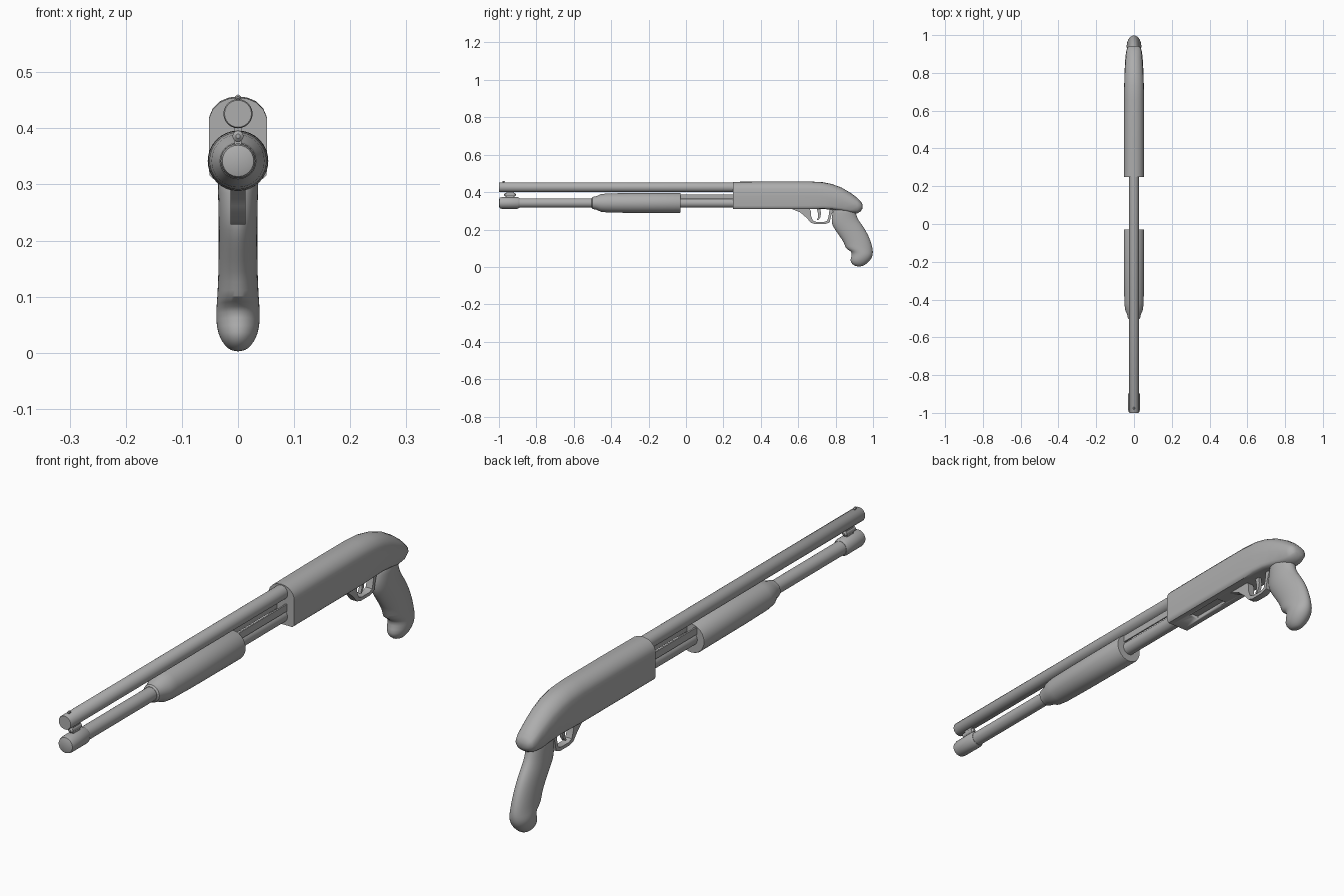
import bpy, bmesh, math
from mathutils import Vector

if "Cube" in bpy.data.objects:
    bpy.data.objects.remove(bpy.data.objects["Cube"])

grey = bpy.data.materials.new("plain grey")
grey.use_nodes = True
COLOUR = (0.42, 0.42, 0.42, 1)
grey.diffuse_color = COLOUR
grey.node_tree.nodes["Principled BSDF"].inputs["Base Color"].default_value = COLOUR


def loft(name, rings, angle=35):
    """Skin a row of equal closed rings and cap both ends."""
    bm = bmesh.new()
    rows = [[bm.verts.new(p) for p in ring] for ring in rings]
    n = len(rows[0])
    for a, b in zip(rows, rows[1:]):
        for i in range(n):
            j = (i + 1) % n
            bm.faces.new((a[i], a[j], b[j], b[i]))
    bm.faces.new(rows[0])
    bm.faces.new(rows[-1])
    bmesh.ops.recalc_face_normals(bm, faces=bm.faces)
    mesh = bpy.data.meshes.new(name)
    bm.to_mesh(mesh)
    bm.free()
    mesh.materials.append(grey)
    ob = bpy.data.objects.new(name, mesh)
    bpy.context.collection.objects.link(ob)
    bpy.ops.object.select_all(action="DESELECT")
    ob.select_set(True)
    bpy.context.view_layer.objects.active = ob
    bpy.ops.object.shade_smooth_by_angle(angle=math.radians(angle))
    return ob


def turned(name, z, profile, n=24):
    """Round part along y, from (y, radius) pairs."""
    turns = [2 * math.pi * i / n for i in range(n)]
    return loft(name, [[(r * math.sin(t), y, z + r * math.cos(t)) for t in turns]
                       for y, r in profile])


def box(name, x, y, z):
    return loft(name, [[(x[0], q, z[0]), (x[1], q, z[0]), (x[1], q, z[1]), (x[0], q, z[1])]
                       for q in y])


# Barrel with bead sight
BARREL_Z, TUBE_Z = 0.426, 0.342
turned("barrel", BARREL_Z, [(-1, 0.024), (-0.997, 0.026), (0.27, 0.026)])
turned("bead_sight", 0.455, [(-0.982, 0.002), (-0.979, 0.005), (-0.972, 0.005), (-0.969, 0.002)], 10)

# Magazine tube and end cap
turned("magazine_tube", TUBE_Z, [(-0.92, 0.025), (0.27, 0.025)])
turned("magazine_cap", TUBE_Z, [(-1, 0.016), (-0.996, 0.028), (-0.985, 0.031),
                                (-0.9, 0.031), (-0.89, 0.026)])

# Bracket between barrel and tube
box("barrel_bracket", (-0.006, 0.006), (-0.96, -0.92), (0.365, 0.405))
turned("bracket_band", 0.386, [(-0.972, 0.004), (-0.967, 0.01), (-0.915, 0.01), (-0.91, 0.004)], 12)

# Sliding fore-end and its two action bars
turned("fore_end", TUBE_Z, [(-0.505, 0.026), (-0.5, 0.032), (-0.48, 0.036), (-0.455, 0.047),
                            (-0.42, 0.051), (-0.3, 0.053), (-0.035, 0.054), (-0.03, 0.052)], 32)
for side, s in (("left", 1), ("right", -1)):
    box(side + "_action_bar", sorted((s * 0.017, s * 0.023)), (-0.04, 0.27), (0.362, 0.388))

# Receiver flowing into the rear hump: boxy section that turns oval
HALF = [(0, 0), (0.55, 0), (0.85, 0.0), (0.97, 0.04), (1, 0.12), (1, 0.45), (1, 0.74),
        (0.87, 0.85), (0.62, 0.94), (0.32, 0.985), (0, 1)]
OUTLINE = HALF + [(-u, v) for u, v in reversed(HALF[1:-1])]


def body_ring(y, low, high, width, oval):
    ring = []
    for u, v in OUTLINE:
        t = math.atan2(u, 2 * v - 1)
        u = u + (math.sin(t) - u) * oval
        v = v + (0.5 + 0.5 * math.cos(t) - v) * oval
        ring.append((u * width, y, low + v * (high - low)))
    return ring


body = loft("receiver", [body_ring(*s) for s in (
    (0.25, 0.31, 0.455, 0.052, 0), (0.45, 0.31, 0.457, 0.052, 0), (0.66, 0.31, 0.457, 0.052, 0),
    (0.73, 0.31, 0.453, 0.052, 0.1), (0.78, 0.306, 0.443, 0.051, 0.3),
    (0.83, 0.295, 0.425, 0.049, 0.6), (0.88, 0.284, 0.396, 0.046, 0.85),
    (0.915, 0.286, 0.37, 0.042, 1), (0.935, 0.298, 0.35, 0.035, 1),
    (0.943, 0.312, 0.335, 0.02, 1))], 40)

# Loading port cut in the underside
cutter = box("port_cutter", (-0.02, 0.02), (0.34, 0.5), (0.29, 0.322))
cutter.hide_render = True
cutter.hide_viewport = True
cut = body.modifiers.new("loading port", "BOOLEAN")
cut.object = cutter
cut.solver = "EXACT"

# Pistol grip: ovals spanned between front and back edge points
GRIP = [((0.79, 0.33), (0.9, 0.34), 0.038), ((0.782, 0.285), (0.908, 0.285), 0.036),
        ((0.773, 0.235), (0.922, 0.25), 0.035), ((0.795, 0.2), (0.95, 0.215), 0.035),
        ((0.82, 0.165), (0.976, 0.17), 0.035), ((0.848, 0.125), (0.994, 0.12), 0.036),
        ((0.85, 0.098), (1.0, 0.09), 0.038), ((0.884, 0.084), (1.0, 0.072), 0.039),
        ((0.888, 0.064), (0.996, 0.052), 0.04), ((0.874, 0.035), (0.982, 0.03), 0.036),
        ((0.888, 0.014), (0.96, 0.012), 0.025), ((0.91, 0.002), (0.94, 0.002), 0.01)]
rings = []
for front, back, width in GRIP:
    f, b = Vector((0, *front)), Vector((0, *back))
    mid, arm = (f + b) / 2, (b - f) / 2
    rings.append([mid + arm * math.cos(t) + Vector((width * math.sin(t), 0, 0))
                  for t in (2 * math.pi * i / 20 for i in range(20))])
grip = loft("pistol_grip", rings, 60)
grip.modifiers.new("smooth", "SUBSURF").levels = 1

# Trigger guard: flat band between an outer and an inner edge
GUARD = [((0.56, 0.312), (0.66, 0.312)), ((0.61, 0.292), (0.668, 0.298)),
         ((0.645, 0.262), (0.668, 0.275)), ((0.668, 0.236), (0.678, 0.248)),
         ((0.69, 0.229), (0.695, 0.241)), ((0.745, 0.229), (0.74, 0.241)),
         ((0.768, 0.238), (0.756, 0.248)), ((0.775, 0.27), (0.763, 0.275)),
         ((0.79, 0.312), (0.768, 0.312))]
loft("trigger_guard", [[(-0.013, *o), (0.013, *o), (0.013, *i), (-0.013, *i)] for o, i in GUARD])

# Trigger blade
BLADE = [(0.708, 0.315, 0.01), (0.714, 0.285, 0.008), (0.712, 0.265, 0.006), (0.703, 0.25, 0.004)]
loft("trigger", [[(-0.006, y - w, z), (0.006, y - w, z), (0.006, y + w, z), (-0.006, y + w, z)]
                 for y, z, w in BLADE])
